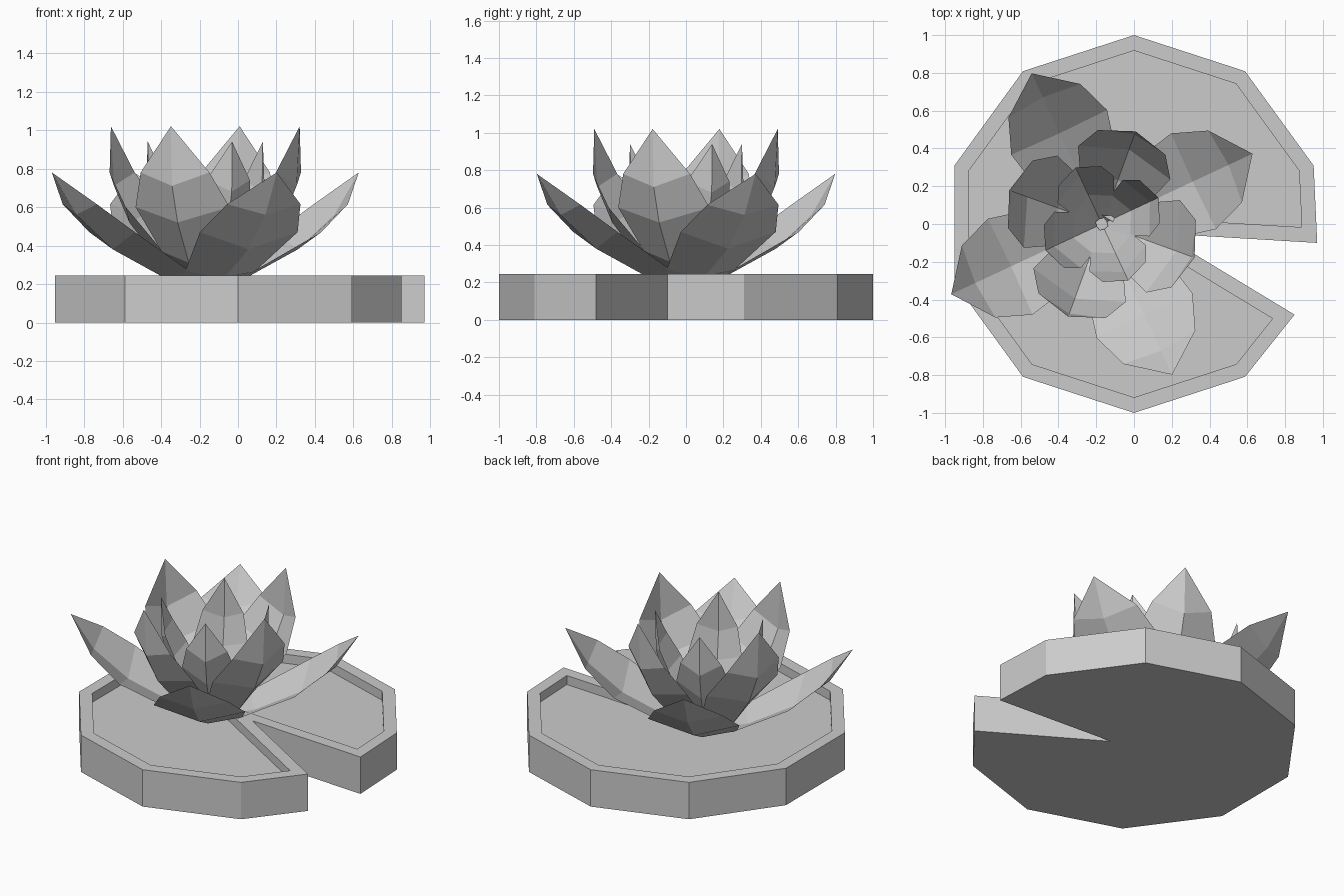
import bpy, bmesh
from math import cos, sin, pi, radians
from mathutils import Vector

if "Cube" in bpy.data.objects:
    bpy.data.objects.remove(bpy.data.objects["Cube"], do_unlink=True)

grey = bpy.data.materials.new("pale grey")
grey.use_nodes = True
colour = (0.6, 0.6, 0.6, 1)
grey.diffuse_color = colour
grey.node_tree.nodes["Principled BSDF"].inputs["Base Color"].default_value = colour


def finish(bm, name):
    mesh = bpy.data.meshes.new(name)
    bm.to_mesh(mesh)
    bm.free()
    mesh.materials.append(grey)
    obj = bpy.data.objects.new(name, mesh)
    bpy.context.collection.objects.link(obj)
    return obj


def inset(points, d):
    """Move every side of a counter-clockwise outline inwards by d."""
    result = []
    for i, p in enumerate(points):
        e1 = (p - points[i - 1]).normalized()
        e2 = (points[(i + 1) % len(points)] - p).normalized()
        n1, n2 = Vector((-e1.y, e1.x)), Vector((-e2.y, e2.x))
        result.append(p + (n1 + n2) * d / (1 + n1.dot(n2)))
    return result


# Leaf pad: ten-sided disc with a wedge notch and a raised rim
TOP, FLOOR = 0.245, 0.185
outline = [Vector((cos(pi / 10 + i * pi / 5), sin(pi / 10 + i * pi / 5))) for i in range(9)]
outline += [Vector((0.85, -0.48)), Vector((0.14, -0.05)), Vector((0.97, -0.1))]
inner = inset(outline, 0.078)
bm = bmesh.new()
loops = [[bm.verts.new((p.x, p.y, z)) for p in pts]
         for pts, z in ((outline, 0), (outline, TOP), (inner, TOP), (inner, FLOOR))]
n = len(outline)
for low, high in zip(loops, loops[1:]):
    for i in range(n):
        j = (i + 1) % n
        bm.faces.new((low[i], low[j], high[j], high[i]))
bm.faces.new(loops[0][::-1])
bm.faces.new(loops[-1])
finish(bm, "leaf_pad")


def petal(name, angle, rows, tip):
    """Cupped petal; rows hold spine reach, spine z, edge reach, edge z, half width."""
    bm = bmesh.new()
    grid = []
    for sr, sz, er, ez, w in rows:
        grid.append([bm.verts.new(c) for c in ((er, w, ez), (sr, 0, sz), (er, -w, ez))])
    for a, b in zip(grid, grid[1:]):
        for i in range(2):
            bm.faces.new((a[i], a[i + 1], b[i + 1], b[i]))
    end = bm.verts.new((tip[0], 0, tip[1]))
    for i in range(2):
        bm.faces.new((grid[-1][i], grid[-1][i + 1], end))
    obj = finish(bm, name)
    obj.location.x = -0.17
    obj.rotation_euler.z = radians(angle)


# Flower: three rings of four petals
rings = {
    "outer": (25, (0.88, 0.78), [
        (0.04, 0.19, 0.03, 0.2, 0.06), (0.24, 0.235, 0.18, 0.265, 0.2),
        (0.53, 0.38, 0.535, 0.47, 0.28), (0.74, 0.56, 0.72, 0.615, 0.21)]),
    "middle": (70, (0.522, 1.02), [
        (0.04, 0.2, 0.03, 0.21, 0.05), (0.25, 0.31, 0.17, 0.37, 0.18),
        (0.42, 0.52, 0.345, 0.6, 0.26), (0.505, 0.71, 0.46, 0.78, 0.19)]),
    "inner": (25, (0.33, 0.94), [
        (0.03, 0.21, 0.02, 0.22, 0.04), (0.17, 0.32, 0.11, 0.38, 0.12),
        (0.28, 0.51, 0.2, 0.58, 0.165), (0.325, 0.68, 0.28, 0.74, 0.125)]),
}
for ring, (start, tip, rows) in rings.items():
    for k in range(4):
        petal(f"{ring}_petal_{k + 1}", start + 90 * k, rows, tip)
